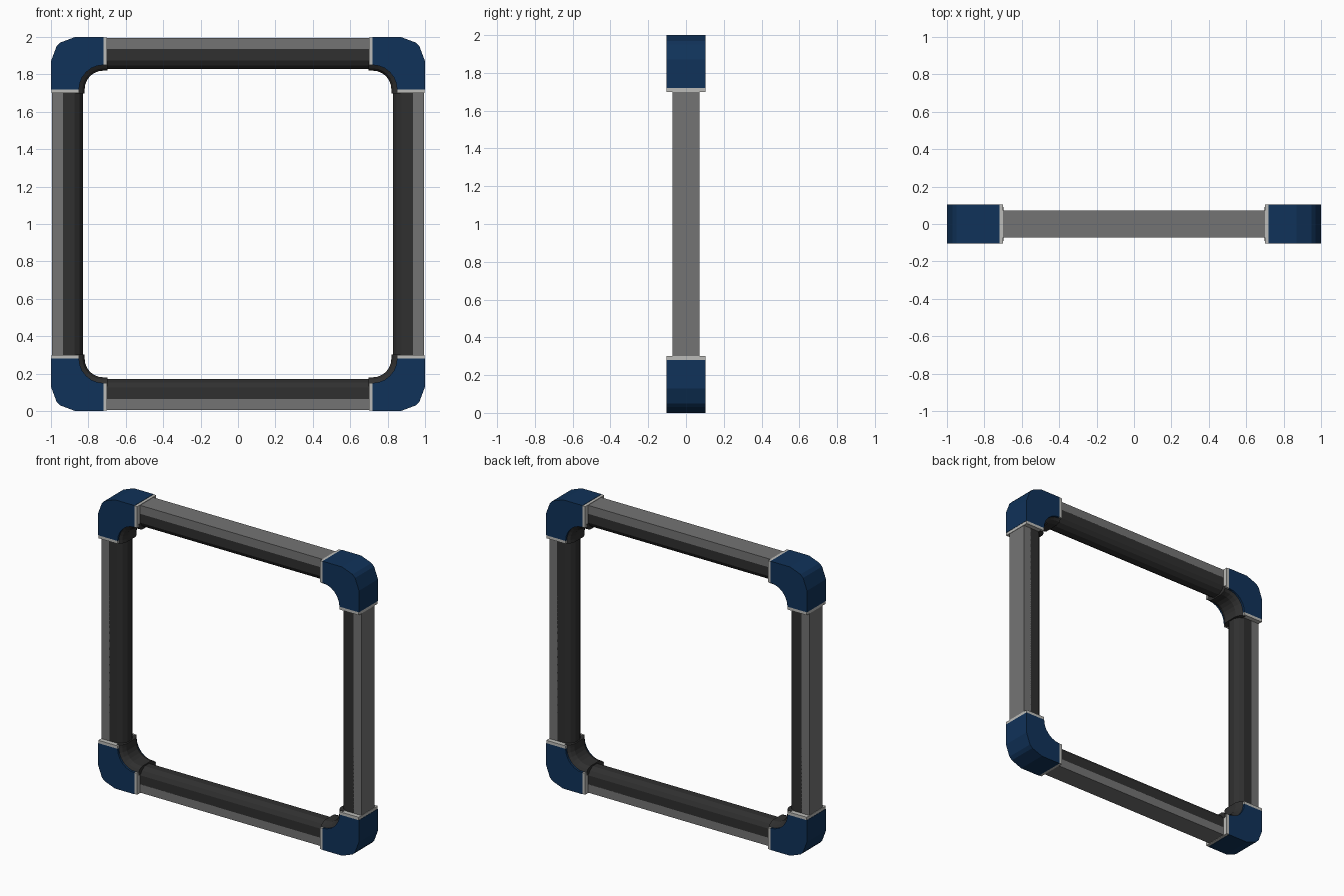
import bpy, bmesh, math
from mathutils import Matrix, Vector

if "Cube" in bpy.data.objects:
    bpy.data.objects.remove(bpy.data.objects["Cube"])


def material(name, rgb):
    m = bpy.data.materials.new(name)
    m.diffuse_color = (*rgb, 1.0)
    m.use_nodes = True
    m.node_tree.nodes["Principled BSDF"].inputs["Base Color"].default_value = m.diffuse_color
    return m


BLUE = material("navy blue", (0.005, 0.032, 0.10))
WHITE = material("pale grey", (0.50, 0.50, 0.48))
GREY = material("mid grey", (0.175, 0.175, 0.175))
DARK = material("charcoal", (0.029, 0.029, 0.029))

HALF_Y = 0.104   # half thickness of the corner blocks
BAR_Y = 0.072    # half thickness of the bars


def loft(name, rings, mat, turn):
    """Skin a row of equal rings, cap both ends, turn the part about the frame centre."""
    rot = Matrix.Translation((0, 0, 1)) @ Matrix.Rotation(turn * math.pi / 2, 4, 'Y')
    bm = bmesh.new()
    rows = [[bm.verts.new(rot @ Vector(p)) for p in ring] for ring in rings]
    n = len(rows[0])
    for a, b in zip(rows, rows[1:]):
        for i in range(n):
            j = (i + 1) % n
            bm.faces.new((a[i], a[j], b[j], b[i]))
    bm.faces.new(rows[0])
    bm.faces.new(list(reversed(rows[-1])))
    bmesh.ops.recalc_face_normals(bm, faces=bm.faces[:])
    mesh = bpy.data.meshes.new(name)
    bm.to_mesh(mesh)
    bm.free()
    mesh.materials.append(mat)
    obj = bpy.data.objects.new(name, mesh)
    bpy.context.collection.objects.link(obj)
    return obj


def mirrored(half):
    """Complete a (depth, y) section by mirroring it across y = 0."""
    return half + [(d, -y) for d, y in reversed(half)]


def inner_path(depth, end, steps=6):
    """Inside line of a corner: straight, quarter arc, straight, at a given depth."""
    c = 0.28
    r = c - depth
    pts = [(depth, end)] if end > c else []
    for i in range(steps + 1):
        a = math.pi + i * math.pi / 2 / steps
        pts.append((c + r * math.cos(a), c + r * math.sin(a)))
    if end > c:
        pts.append((end, depth))
    return pts


def bar(name, section, mat, turn, x0, x1):
    return loft(name, [[(x, y, d - 1) for d, y in section] for x in (x0, x1)], mat, turn)


cap = mirrored([(0.005, BAR_Y), (0.064, BAR_Y)])
core = mirrored([(0.062, BAR_Y), (0.125, BAR_Y), (0.153, 0.055), (0.171, 0.025)])
band = mirrored([(0.002, HALF_Y), (0.15, HALF_Y)])
liner = mirrored([(0.13, 0.09), (0.15, 0.09), (0.168, 0.078), (0.18, 0.05)])

# Outline of a corner block: faceted outer corner, then the inside arc
block = [(0.28, 0.0), (0.13, 0.0), (0.05, 0.03), (0.03, 0.05), (0.0, 0.13), (0.0, 0.28)]
block += inner_path(0.15, 0.28)

for k, side in enumerate(("bottom", "left", "top", "right")):
    # Bar: grey outer cap over a charcoal core
    bar(side + "_bar_cap", cap, GREY, k, -0.71, 0.71)
    bar(side + "_bar_core", core, DARK, k, -0.71, 0.71)

    # Pale trim bands at both ends of the bar
    bar(side + "_trim_start", band, WHITE, k, -0.72, -0.70)
    bar(side + "_trim_end", band, WHITE, k, 0.70, 0.72)

    # Blue corner block
    loft("corner_block_%d" % (k + 1),
         [[(u - 1, y, v - 1) for u, v in block] for y in (-HALF_Y, HALF_Y)], BLUE, k)

    # Charcoal liner swept round the inside of the corner
    paths = [inner_path(d, 0.302) for d, y in liner]
    rings = [[(p[i][0] - 1, y, p[i][1] - 1) for p, (d, y) in zip(paths, liner)]
             for i in range(len(paths[0]))]
    loft("corner_liner_%d" % (k + 1), rings, DARK, k)
